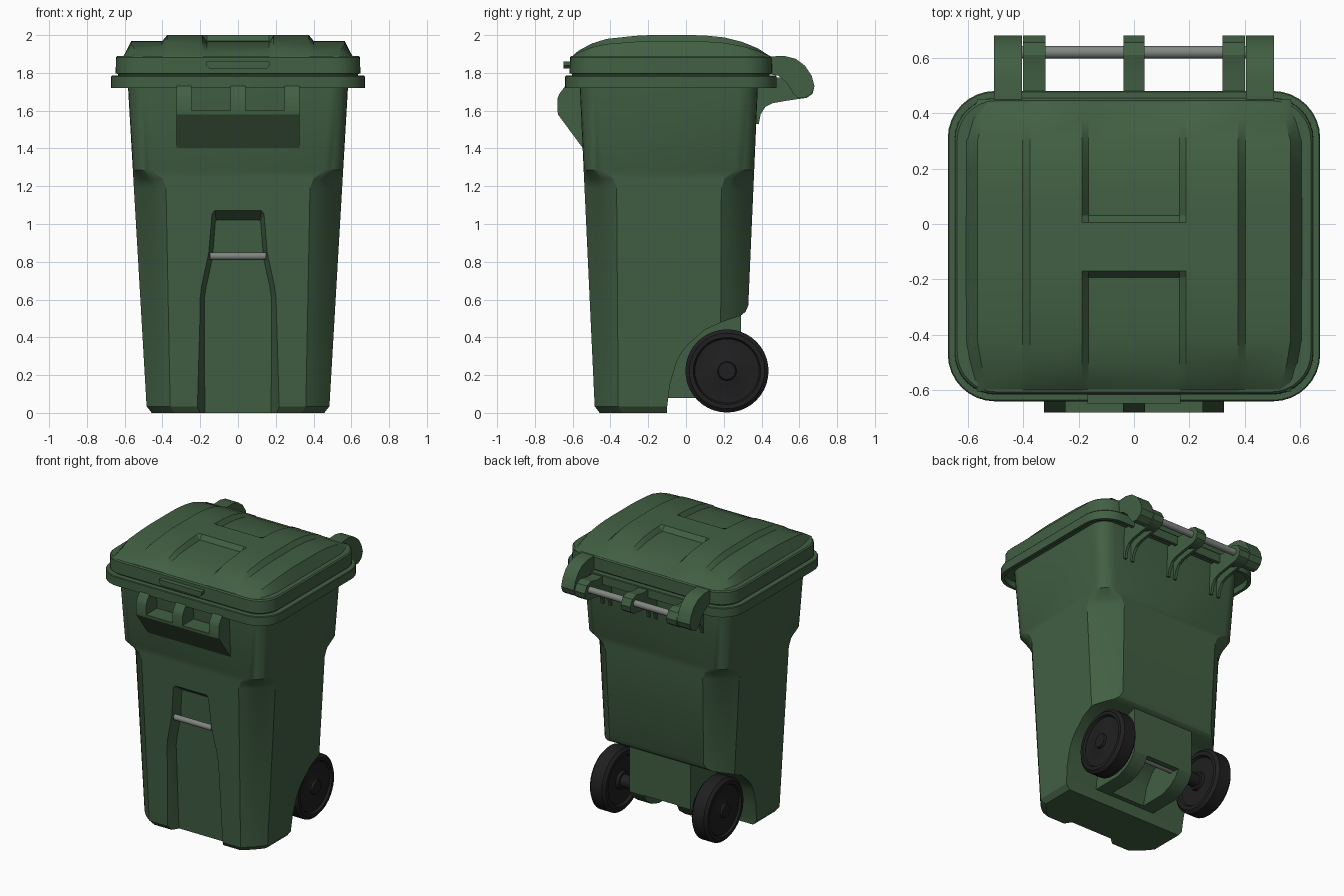
import bpy, bmesh, math
from mathutils import Vector

if "Cube" in bpy.data.objects:
    bpy.data.objects.remove(bpy.data.objects["Cube"])


def material(name, col):
    m = bpy.data.materials.new(name)
    m.diffuse_color = (*col, 1)
    m.use_nodes = True
    m.node_tree.nodes["Principled BSDF"].inputs["Base Color"].default_value = m.diffuse_color
    return m


GREEN = material("bin green", (0.054, 0.115, 0.056))
BLACK = material("wheel black", (0.014, 0.014, 0.015))
METAL = material("bar grey", (0.22, 0.24, 0.22))


def finish(name, bm, mat, smooth=True):
    bmesh.ops.recalc_face_normals(bm, faces=bm.faces)
    me = bpy.data.meshes.new(name)
    bm.to_mesh(me)
    bm.free()
    ob = bpy.data.objects.new(name, me)
    bpy.context.collection.objects.link(ob)
    me.materials.append(mat)
    if smooth:
        shade(ob)
    return ob


def activate(ob):
    bpy.ops.object.select_all(action='DESELECT')
    ob.select_set(True)
    bpy.context.view_layer.objects.active = ob


def shade(ob):
    activate(ob)
    bpy.ops.object.shade_smooth_by_angle(angle=math.radians(28))


def loft(name, rings, mat, caps=True, smooth=True, closed=False):
    bm = bmesh.new()
    vs = [[bm.verts.new(p) for p in r] for r in rings]
    n = len(vs[0])
    pairs = list(zip(vs, vs[1:])) + ([(vs[-1], vs[0])] if closed else [])
    for a, b in pairs:
        for i in range(n):
            j = (i + 1) % n
            bm.faces.new((a[i], a[j], b[j], b[i]))
    if caps:
        bm.faces.new(vs[0])
        bm.faces.new(vs[-1])
    return finish(name, bm, mat, smooth)


def ring(z, hx, y0, y1, c, flat=0.0, n=6):
    """Rounded rectangle; flat=1 turns the round corners into straight chamfers."""
    pts = []
    corners = [(hx, y1, -1, -1), (-hx, y1, 1, -1), (-hx, y0, 1, 1), (hx, y0, -1, 1)]
    for k, (x, y, sx, sy) in enumerate(corners):
        arc = []
        for i in range(n + 1):
            t = i / n
            u = (1 - math.cos(t * math.pi / 2)) * (1 - flat) + t * flat
            v = (1 - math.sin(t * math.pi / 2)) * (1 - flat) + (1 - t) * flat
            arc.append((x + sx * c * u, y + sy * c * v, z))
        pts += arc if k % 2 == 0 else arc[::-1]
    return pts


def extrude_x(name, profile, a, b, mat=GREEN, smooth=True):
    """Extrude a (y, z) profile from x=a to x=b."""
    return loft(name, [[(x, y, z) for y, z in profile] for x in (a, b)], mat, smooth=smooth)


def rod(name, y, z, r, a, b, mat=METAL, n=20):
    prof = [(y + r * math.cos(i * math.tau / n), z + r * math.sin(i * math.tau / n)) for i in range(n)]
    return extrude_x(name, prof, a, b, mat)


def cut(ob, cutter):
    m = ob.modifiers.new("cut", 'BOOLEAN')
    m.operation, m.solver, m.object = 'DIFFERENCE', 'EXACT', cutter
    activate(ob)
    bpy.ops.object.modifier_apply(modifier=m.name)
    bpy.data.objects.remove(cutter, do_unlink=True)


# Tapered body with chamfered lower corners
def body_ring(z, c, flat, inset=0.0):
    t = z / 1.72
    return ring(z, 0.482 + 0.1 * t - inset, -0.482 - 0.08 * t + inset, 0.305 + 0.075 * t - inset, c, flat)


body = loft("body", [body_ring(0, 0.12, 0.8, 0.025), body_ring(0.035, 0.125, 0.8),
                     body_ring(1.19, 0.17, 0.8), body_ring(1.24, 0.155, 0.5),
                     body_ring(1.285, 0.1, 0), body_ring(1.77, 0.1, 0)], GREEN, smooth=False)

# Wheel well across the lower back
well = [(-0.10, -0.1), (-0.10, 0.03), (-0.085, 0.15), (-0.05, 0.27), (-0.02, 0.325), (0.02, 0.37),
        (0.10, 0.44), (0.2, 0.485), (0.29, 0.515), (0.315, 0.535), (0.33, 0.57), (0.6, 0.57), (0.6, -0.1)]
cut(body, extrude_x("well_cutter", well, -0.8, 0.8, smooth=False))

# Front channel with sloped walls
outer = [(0.225, -0.1), (0.205, 0.6), (0.195, 0.68), (0.158, 0.85), (0.14, 1.06), (0.125, 1.08)]
inner = [(0.175, -0.1), (0.178, 0.6), (0.168, 0.67), (0.135, 0.82), (0.12, 1.01), (0.115, 1.02)]
rings = []
for half, d in ((outer, -0.01), (inner, 0.07)):
    full = half + [(-x, z) for x, z in reversed(half)]
    rings.append([(x, -0.482 - 0.0465 * z + d, z) for x, z in full])
cut(body, loft("channel_cutter", rings, GREEN, smooth=False))
shade(body)
rod("front_catch_bar", -0.495, 0.83, 0.02, -0.148, 0.148)

# Rim: hollow skirt around the top of the body
def rim_ring(z, d):
    return ring(z, 0.672 - d, -0.64 + d, 0.48 - d, 0.17 - d * 0.8, 0, 8)


loft("body_rim", [rim_ring(1.785, 0.03), rim_ring(1.785, 0.004), rim_ring(1.78, 0), rim_ring(1.72, 0),
                  rim_ring(1.72, 0.022), rim_ring(1.76, 0.026)], GREEN)

# Lid base
loft("lid_base", [rim_ring(1.78, 0.04), rim_ring(1.795, 0.035), rim_ring(1.797, 0.024),
                  rim_ring(1.882, 0.026), rim_ring(1.89, 0.034)], GREEN)

# Domed lid top with raised H shaped ribs
prof = [(-0.605, 1.885), (-0.57, 1.917), (-0.5, 1.955), (-0.42, 1.98), (-0.27, 1.996), (-0.193, 2.0),
        (-0.17, 2.0), (0.005, 2.0), (0.03, 2.0), (0.1, 1.998), (0.2, 1.988), (0.3, 1.963), (0.38, 1.93), (0.45, 1.885)]
half_x = [0.165, 0.188, 0.375, 0.402, 0.565, 0.608]
xs = [-x for x in reversed(half_x)] + half_x
bm = bmesh.new()
grid = []
for y, top in prof:
    low = 1.885 + (top - 1.885) * 0.72
    row = []
    for x in xs:
        ax = abs(x)
        recess = ax > 0.39 or (ax < 0.17 and not -0.18 < y < 0.02)
        z = 1.885 if ax > 0.6 else (low if recess else top)
        sx = 1.0
        if ax > 0.5:
            sx = 1 - 0.07 * max(0, (-0.45 - y) / 0.155, (y - 0.3) / 0.15)
        row.append(bm.verts.new((x * sx, y, z)))
    grid.append(row)
for a, b in zip(grid, grid[1:]):
    for i in range(len(xs) - 1):
        bm.faces.new((a[i], a[i + 1], b[i + 1], b[i]))
dome = finish("lid_dome", bm, GREEN)
if sum(p.normal.z for p in dome.data.polygons) < 0:
    dome.data.flip_normals()

# Lid pull lip at the front
lip = [(0.168, 1.86), (0.168, 1.84), (0.15, 1.822), (-0.15, 1.822), (-0.168, 1.84), (-0.168, 1.86)]
loft("lid_pull_lip", [[(x, y, z) for x, z in lip] for y in (-0.648, -0.6)], GREEN)

# Front lift bracket: wedge and three lugs
extrude_x("lift_wedge", [(-0.5, 1.6), (-0.68, 1.6), (-0.678, 1.58), (-0.545, 1.4), (-0.5, 1.4)], -0.325, 0.325)
for i, (a, b) in enumerate(((-0.325, -0.247), (-0.04, 0.04), (0.247, 0.325))):
    extrude_x(f"lift_lug_{i}", [(-0.5, 1.59), (-0.68, 1.59), (-0.68, 1.665), (-0.67, 1.69),
                                (-0.64, 1.73), (-0.5, 1.73)], a, b)

# Hinge: lid arms, body lugs with twin ribs, rod
arm = [(0.40, 1.885), (0.52, 1.89), (0.58, 1.875), (0.63, 1.838), (0.665, 1.785), (0.68, 1.73), (0.665, 1.69),
       (0.63, 1.667), (0.59, 1.668), (0.565, 1.695), (0.535, 1.745), (0.49, 1.785), (0.40, 1.80)]
lug = [(0.44, 1.775), (0.54, 1.775), (0.61, 1.79), (0.655, 1.775), (0.68, 1.73), (0.67, 1.69), (0.64, 1.668),
       (0.60, 1.662), (0.52, 1.69), (0.44, 1.725)]
rib = [(0.62, 1.69), (0.52, 1.72), (0.44, 1.75), (0.36, 1.75), (0.36, 1.53), (0.385, 1.53), (0.395, 1.58),
       (0.42, 1.62), (0.46, 1.64), (0.53, 1.652), (0.61, 1.664)]
for s, side in ((-1, "left"), (1, "right")):
    extrude_x(f"lid_arm_{side}", arm, s * 0.405, s * 0.505)
for i, (a, b) in enumerate(((-0.4, -0.32), (-0.037, 0.037), (0.32, 0.4))):
    extrude_x(f"hinge_lug_{i}", lug, a, b)
    extrude_x(f"hinge_rib_{i}_a", rib, a, a + 0.02)
    extrude_x(f"hinge_rib_{i}_b", rib, b - 0.02, b)
rod("hinge_rod", 0.62, 1.735, 0.023, -0.41, 0.41)

# Axle housing: two side cheeks and a hollowed middle
cheek = [(-0.13, 0.08), (0.12, 0.08), (0.2, 0.105), (0.26, 0.15), (0.29, 0.2), (0.29, 0.53), (0.02, 0.45), (-0.13, 0.3)]
middle = [(-0.13, 0.08), (-0.06, 0.08), (-0.03, 0.2), (0.03, 0.29), (0.12, 0.34), (0.25, 0.34), (0.25, 0.2),
          (0.29, 0.2), (0.29, 0.53), (0.02, 0.45), (-0.13, 0.3)]
for s, side in ((-1, "left"), (1, "right")):
    extrude_x(f"axle_cheek_{side}", cheek, s * 0.13, s * 0.24)
extrude_x("axle_housing", middle, -0.13, 0.13)
rod("axle", 0.217, 0.225, 0.025, -0.4, 0.4)

# Wheels: (x offset, radius) profile turned around the axle
wheel = [(0.335, 0.05), (0.335, 0.06), (0.355, 0.065), (0.355, 0.165), (0.337, 0.175), (0.337, 0.2), (0.355, 0.22),
         (0.445, 0.22), (0.463, 0.2), (0.463, 0.178), (0.447, 0.17), (0.45, 0.06), (0.455, 0.05), (0.47, 0.045), (0.472, 0.03)]
N = 40
for s, side in ((-1, "left"), (1, "right")):
    loft(f"wheel_{side}", [[(s * x, 0.217 + r * math.cos(i * math.tau / N), 0.222 + r * math.sin(i * math.tau / N))
                            for i in range(N)] for x, r in wheel], BLACK)
    rod(f"wheel_collar_{side}", 0.217, 0.222, 0.045, s * 0.23, s * 0.34, BLACK)
